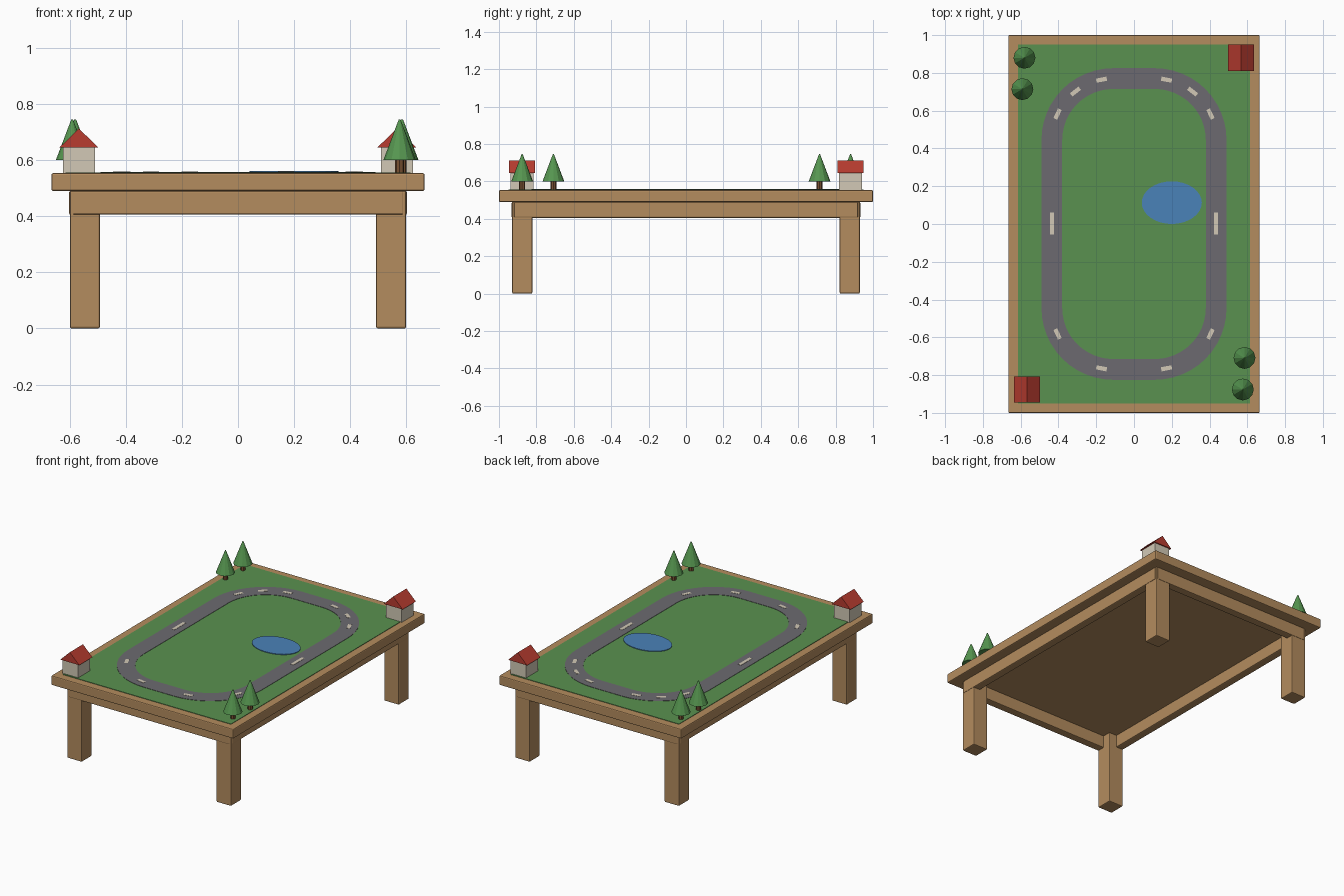
import bpy, bmesh, math
from mathutils import Matrix

if "Cube" in bpy.data.objects:
    bpy.data.objects.remove(bpy.data.objects["Cube"])


def material(name, hex_code):
    def lin(c):
        c /= 255
        return c / 12.92 if c <= 0.04045 else ((c + 0.055) / 1.055) ** 2.4
    m = bpy.data.materials.new(name)
    m.diffuse_color = [lin(int(hex_code[i:i + 2], 16)) for i in (0, 2, 4)] + [1]
    m.use_nodes = True
    m.node_tree.nodes["Principled BSDF"].inputs["Base Color"].default_value = m.diffuse_color
    return m


WOOD = material("wood", "B48C5E")
GRASS = material("grass green", "5A9150")
ROAD = material("road grey", "6C6A70")
CREAM = material("cream", "D2C9B6")
WATER = material("water blue", "4A82B8")
ROOF = material("roof red", "B83C30")
LEAF = material("tree green", "569650")
BARK = material("bark brown", "7A5232")


def finish(name, bm, mat):
    bmesh.ops.recalc_face_normals(bm, faces=bm.faces)
    me = bpy.data.meshes.new(name)
    bm.to_mesh(me)
    bm.free()
    me.materials.append(mat)
    ob = bpy.data.objects.new(name, me)
    bpy.context.collection.objects.link(ob)
    return ob


def box(name, lo, hi, mat, bevel=0.0, turn=0.0):
    bm = bmesh.new()
    size = [h - l for l, h in zip(lo, hi)]
    mid = [(h + l) / 2 for l, h in zip(lo, hi)]
    bmesh.ops.create_cube(bm, size=1, matrix=Matrix.Translation(mid)
                          @ Matrix.Rotation(turn, 4, 'Z') @ Matrix.Diagonal((*size, 1)))
    ob = finish(name, bm, mat)
    if bevel:
        mod = ob.modifiers.new("soft edges", 'BEVEL')
        mod.width, mod.segments = bevel, 2
    return ob


def cone(name, x, y, z0, z1, r0, r1, sides, mat, sy=1.0):
    bm = bmesh.new()
    bmesh.ops.create_cone(bm, cap_ends=True, segments=sides, radius1=r0, radius2=r1,
                          depth=z1 - z0, matrix=Matrix.Translation((x, y, (z0 + z1) / 2))
                          @ Matrix.Diagonal((1, sy, 1, 1)))
    return finish(name, bm, mat)


TOP = 0.556  # grass surface

# Table top and grass sheet
box("table_top", (-0.665, -1, 0.49), (0.665, 1, 0.553), WOOD, 0.006)
box("grass_sheet", (-0.614, -0.95, 0.55), (0.614, 0.95, TOP), GRASS)

# Legs and aprons
for sx, side in ((-1, "left"), (1, "right")):
    for sy, end in ((-1, "front"), (1, "back")):
        x, y = sx * 0.5455, sy * 0.8755
        box(f"{end}_{side}_leg", (x - 0.0535, y - 0.0535, 0),
            (x + 0.0535, y + 0.0535, 0.49), WOOD, 0.006)
    x = sx * 0.575
    box(f"{side}_apron", (x - 0.027, -0.92, 0.405), (x + 0.027, 0.92, 0.49), WOOD, 0.006)
for sy, end in ((-1, "front"), (1, "back")):
    y = sy * 0.905
    box(f"{end}_apron", (-0.59, y - 0.027, 0.405), (0.59, y + 0.027, 0.49), WOOD, 0.006)

# Road loop: concentric rounded corners
CX, CY, MID_R = 0.11, 0.445, 0.325


def road_ring(bm, radius, z, steps=12):
    verts = []
    for q, (sx, sy) in enumerate(((1, 1), (-1, 1), (-1, -1), (1, -1))):
        for i in range(steps + 1):
            a = (q + i / steps) * math.pi / 2
            verts.append(bm.verts.new((sx * CX + radius * math.cos(a),
                                       sy * CY + radius * math.sin(a), z)))
    return verts


bm = bmesh.new()
rings = [road_ring(bm, r, z) for r, z in
         ((0.38, TOP - 0.002), (0.38, TOP + 0.002), (0.27, TOP + 0.002), (0.27, TOP - 0.002))]
n = len(rings[0])
for k in range(4):
    a, b = rings[k], rings[(k + 1) % 4]
    for i in range(n):
        j = (i + 1) % n
        bm.faces.new((a[i], a[j], b[j], b[i]))
finish("road", bm, ROAD)


# Lane dashes
def dash(x, y, length, turn):
    w = 0.011
    box("lane_dash", (x - w, y - length / 2, TOP), (x + w, y + length / 2, TOP + 0.0035),
        CREAM, turn=turn)


for sx in (-1, 1):
    dash(sx * 0.434, 0.002, 0.116, 0)
    for sy, angles in ((1, (25, 52, 79)), (-1, (25, 79))):
        for deg in angles:
            a = math.radians(deg)
            dash(sx * (CX + MID_R * math.cos(a)), sy * (CY + MID_R * math.sin(a)),
                 0.057, sx * sy * a)

# Pond
cone("pond", 0.2, 0.113, TOP - 0.002, TOP + 0.004, 0.159, 0.159, 32, WATER, 0.113 / 0.159)

# Houses with gabled roofs, ridge along y
for name, x, y in (("front_house", -0.567, -0.877), ("back_house", 0.566, 0.88)):
    box(name + "_walls", (x - 0.057, y - 0.062, TOP - 0.003), (x + 0.057, y + 0.062, 0.647), CREAM)
    bm = bmesh.new()
    ends = [[bm.verts.new((x + dx, y + dy, z)) for dx, z in
             ((-0.069, 0.645), (0.069, 0.645), (0, 0.712))] for dy in (-0.069, 0.069)]
    for tri in ends:
        bm.faces.new(tri)
    for i in range(3):
        j = (i + 1) % 3
        bm.faces.new((ends[0][i], ends[0][j], ends[1][j], ends[1][i]))
    finish(name + "_roof", bm, ROOF)

# Trees
for i, (x, y) in enumerate(((-0.58, 0.88), (-0.591, 0.714), (0.585, -0.709), (0.576, -0.876)), 1):
    cone(f"tree_{i}_trunk", x, y, TOP - 0.003, 0.61, 0.016, 0.016, 8, BARK)
    cone(f"tree_{i}_crown", x, y, 0.60, 0.745, 0.058, 0.003, 12, LEAF)
